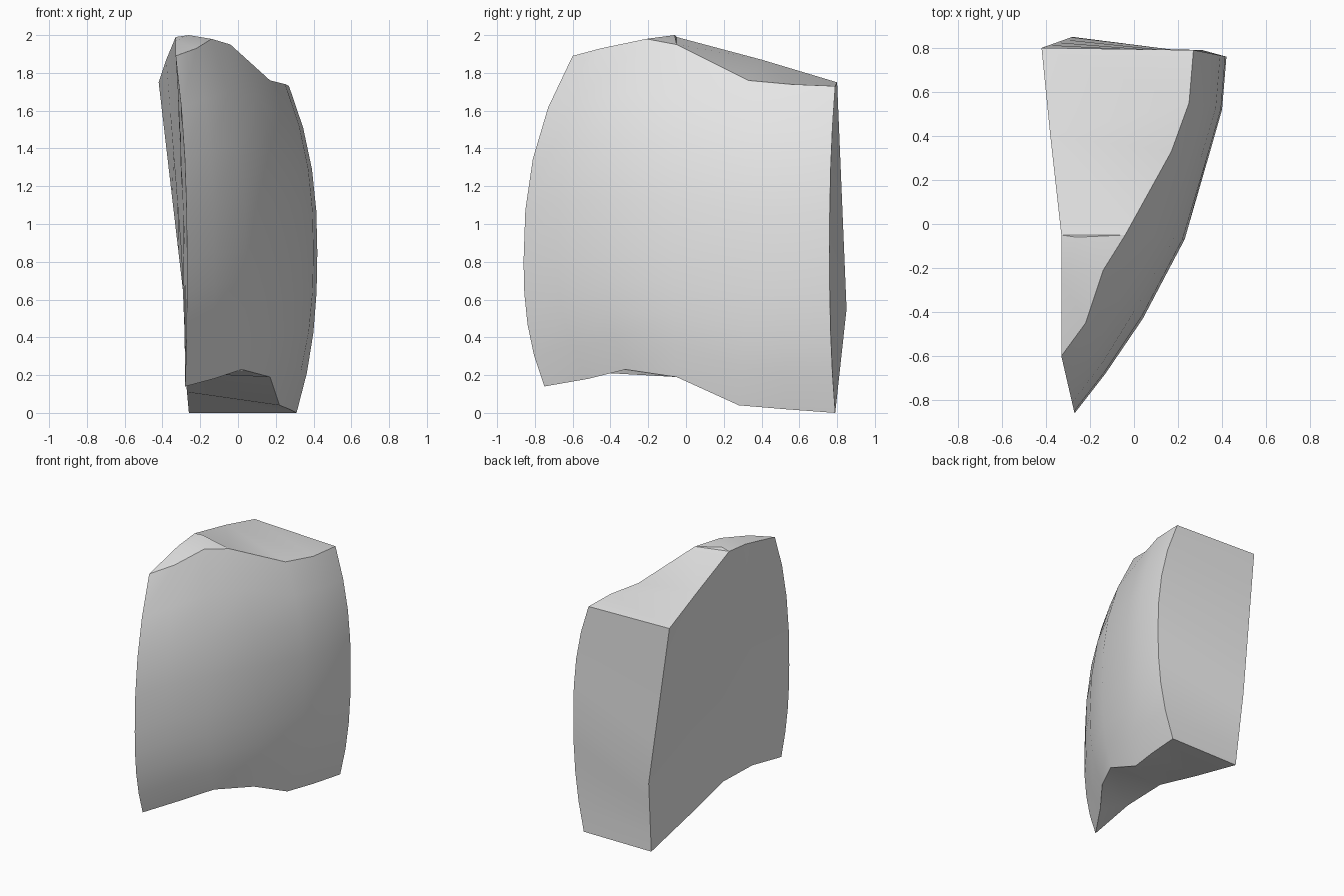
import bpy
import bmesh
import math
from mathutils import Vector

default_cube = bpy.data.objects.get("Cube")
if default_cube:
    bpy.data.objects.remove(default_cube, do_unlink=True)

# Stone colour
stone = bpy.data.materials.new("pale_grey_stone")
stone.use_nodes = True
stone.diffuse_color = (0.8, 0.8, 0.8, 1)
shader = next(n for n in stone.node_tree.nodes if n.type == "BSDF_PRINCIPLED")
shader.inputs["Base Color"].default_value = stone.diffuse_color

# Upright profiles around the wedge: bottom, widest and top point of each
curved_side = [
    ((-.28, -.75, .14), (-.27, -.86, .8), (-.33, -.6, 1.89)),
    ((-.13, -.52, .18), (-.13, -.68, .85), (-.22, -.45, 1.93)),
    ((.02, -.32, .23), (.04, -.43, .85), (-.14, -.21, 1.98)),
    ((.17, -.05, .19), (.23, -.07, .85), (-.04, -.05, 1.95)),
    ((.22, .28, .04), (.34, .31, .85), (.17, .33, 1.76)),
    ((.27, .52, .02), (.4, .52, .85), (.25, .55, 1.74)),
    ((.31, .79, 0), (.42, .76, .85), (.27, .79, 1.73)),
]
flat_side = [
    ((-.26, .79, 0), (-.28, .85, .55), (-.42, .8, 1.75)),
    ((-.27, .35, .11), (-.3, .35, .85), (-.38, .4, 1.87)),
    ((-.28, -.05, .22), (-.29, -.05, .85), (-.33, -.05, 1.99)),
    ((-.28, -.4, .21), (-.28, -.4, .85), (-.33, -.25, 1.97)),
]
STEPS = 4


def profile(bottom, middle, top, power):
    """Points up one profile, bulging around its widest point."""
    middle = Vector(middle)
    points = []
    for step in range(-STEPS, STEPS + 1):
        reach = abs(step) / STEPS
        offset = Vector(bottom if step < 0 else top) - middle
        spread = reach ** power
        points.append(middle + Vector((offset.x * spread, offset.y * spread, offset.z * reach)))
    return points


# Wedge-shaped rock: rounded outer side, flat inner side and flat back
bm = bmesh.new()
columns = []
for side, power in ((curved_side, 2.4), (flat_side, 1)):
    for points in side:
        columns.append([bm.verts.new(p) for p in profile(*points, power)])

for index, column in enumerate(columns):
    neighbour = columns[(index + 1) % len(columns)]
    for row in range(2 * STEPS):
        bm.faces.new((column[row], neighbour[row], neighbour[row + 1], column[row + 1]))

# Sloping top and hollowed underside, bridged from side to side
bridges = [(0, 1, 10), (1, 2, 10), (2, 3, 9, 10), (3, 4, 8, 9), (4, 5, 8), (5, 6, 7, 8)]
for bridge in bridges:
    bm.faces.new([columns[i][-1] for i in bridge])
    bm.faces.new([columns[i][0] for i in reversed(bridge)])

# Small peak on the crest of the top
crest = next(f for f in bm.faces if set(f.verts) == {columns[i][-1] for i in bridges[2]})
peak = bmesh.ops.poke(bm, faces=[crest])["verts"][0]
peak.co = (-.26, -.06, 2)
bmesh.ops.recalc_face_normals(bm, faces=bm.faces)

mesh = bpy.data.meshes.new("rock_wedge")
bm.to_mesh(mesh)
bm.free()
mesh.materials.append(stone)
rock = bpy.data.objects.new("rock_wedge", mesh)
bpy.context.collection.objects.link(rock)

bpy.ops.object.select_all(action="DESELECT")
rock.select_set(True)
bpy.context.view_layer.objects.active = rock
bpy.ops.object.shade_smooth_by_angle(angle=math.radians(35))
